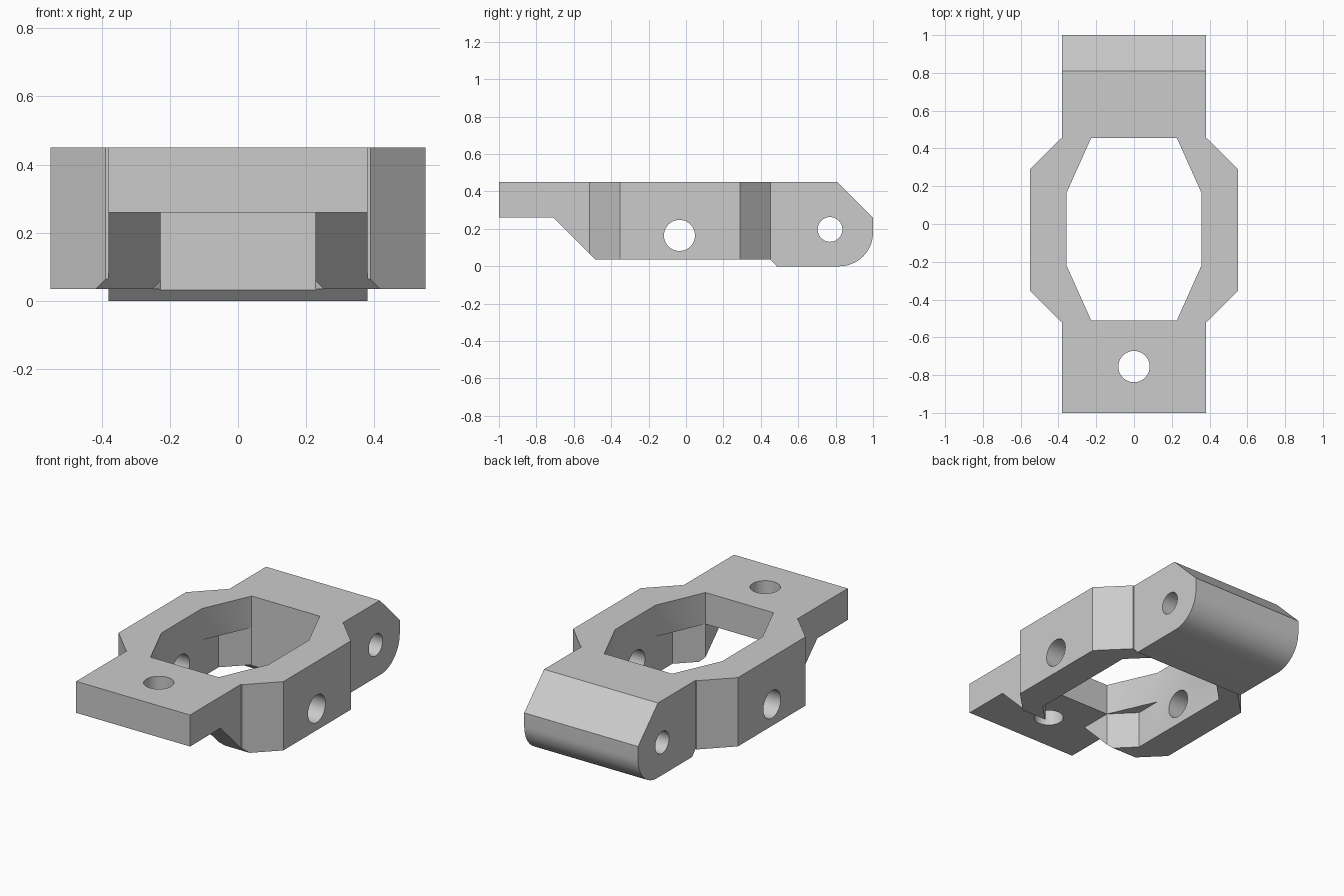
import bpy, bmesh, math
from mathutils import Matrix, Vector

if "Cube" in bpy.data.objects:
    bpy.data.objects.remove(bpy.data.objects["Cube"], do_unlink=True)

grey = bpy.data.materials.new("plain grey")
grey.use_nodes = True
colour = (0.6, 0.6, 0.6, 1)
grey.diffuse_color = colour
grey.node_tree.nodes["Principled BSDF"].inputs["Base Color"].default_value = colour


def make_object(name, bm):
    bmesh.ops.recalc_face_normals(bm, faces=bm.faces)
    mesh = bpy.data.meshes.new(name)
    bm.to_mesh(mesh)
    bm.free()
    obj = bpy.data.objects.new(name, mesh)
    bpy.context.collection.objects.link(obj)
    mesh.materials.append(grey)
    return obj


def prism(name, points, place, depth):
    """Extrude a closed outline; place() lifts each 2D point into space."""
    bm = bmesh.new()
    face = bm.faces.new([bm.verts.new(place(a, b)) for a, b in points])
    new = bmesh.ops.extrude_face_region(bm, geom=[face])["geom"]
    bmesh.ops.translate(bm, vec=Vector(depth),
                        verts=[v for v in new if isinstance(v, bmesh.types.BMVert)])
    return make_object(name, bm)


def plan_prism(name, half, bottom, top):
    """Mirror a right-hand plan outline across x and extrude it upwards."""
    points = half + [(-x, y) for x, y in reversed(half)]
    return prism(name, points, lambda x, y: (x, y, bottom), (0, 0, top - bottom))


def drill(name, radius, centre, axis):
    bm = bmesh.new()
    bmesh.ops.create_cone(bm, cap_ends=True, segments=48, radius1=radius,
                          radius2=radius, depth=3,
                          matrix=Matrix.Translation(centre) @
                          Vector((0, 0, 1)).rotation_difference(Vector(axis)).to_matrix().to_4x4())
    return make_object(name, bm)


def apply_boolean(target, cutter, operation):
    mod = target.modifiers.new("shape", "BOOLEAN")
    mod.operation, mod.solver, mod.object = operation, "EXACT", cutter
    bpy.context.view_layer.objects.active = target
    bpy.ops.object.modifier_apply(modifier=mod.name)
    bpy.data.objects.remove(cutter, do_unlink=True)


# Side profile: flat tongue, sloping gusset, ring, and rounded hinge lug
arc = [(0.82 + 0.18 * math.sin(t * math.pi / 32), 0.18 - 0.18 * math.cos(t * math.pi / 32))
       for t in range(17)]
profile = [(-1, 0.45), (-1, 0.26), (-0.71, 0.26), (-0.485, 0.035), (0.452, 0.035),
           (0.485, 0)] + arc + [(1, 0.26), (0.81, 0.45)]
body = prism("link_body", profile, lambda y, z: (-0.7, y, z), (1.4, 0, 0))

# Plan outline: narrow ends with a chamfered wider ring
outline = [(0.38, -1.1), (0.38, -0.515), (0.388, -0.515), (0.55, -0.353),
           (0.55, 0.29), (0.388, 0.452), (0.38, 0.452), (0.38, 1.1)]
apply_boolean(body, plan_prism("plan_cutter", outline, -0.2, 0.7), "INTERSECT")

# Upper opening with long tapered corners
opening = [(0.227, -0.51), (0.357, -0.22), (0.357, 0.165), (0.227, 0.455)]
apply_boolean(body, plan_prism("opening_cutter", opening, -0.1, 0.7), "DIFFERENCE")

# Lower pocket with square chamfers, open through the front gusset
pocket = [(0.227, -1.1), (0.227, -0.51), (0.357, -0.38), (0.357, 0.325), (0.227, 0.455)]
apply_boolean(body, plan_prism("pocket_cutter", pocket, -0.1, 0.26), "DIFFERENCE")

# Round holes: ring pivot, lug pin and tongue bolt
for name, radius, centre, axis in (
        ("ring_drill", 0.083, (0, -0.035, 0.165), (1, 0, 0)),
        ("lug_drill", 0.066, (0, 0.77, 0.197), (1, 0, 0)),
        ("tongue_drill", 0.083, (0, -0.755, 0.3), (0, 0, 1))):
    apply_boolean(body, drill(name, radius, centre, axis), "DIFFERENCE")

# Smooth curved surfaces, crisp edges
bpy.ops.object.select_all(action="DESELECT")
body.select_set(True)
bpy.context.view_layer.objects.active = body
bpy.ops.object.shade_smooth_by_angle(angle=math.radians(25))
